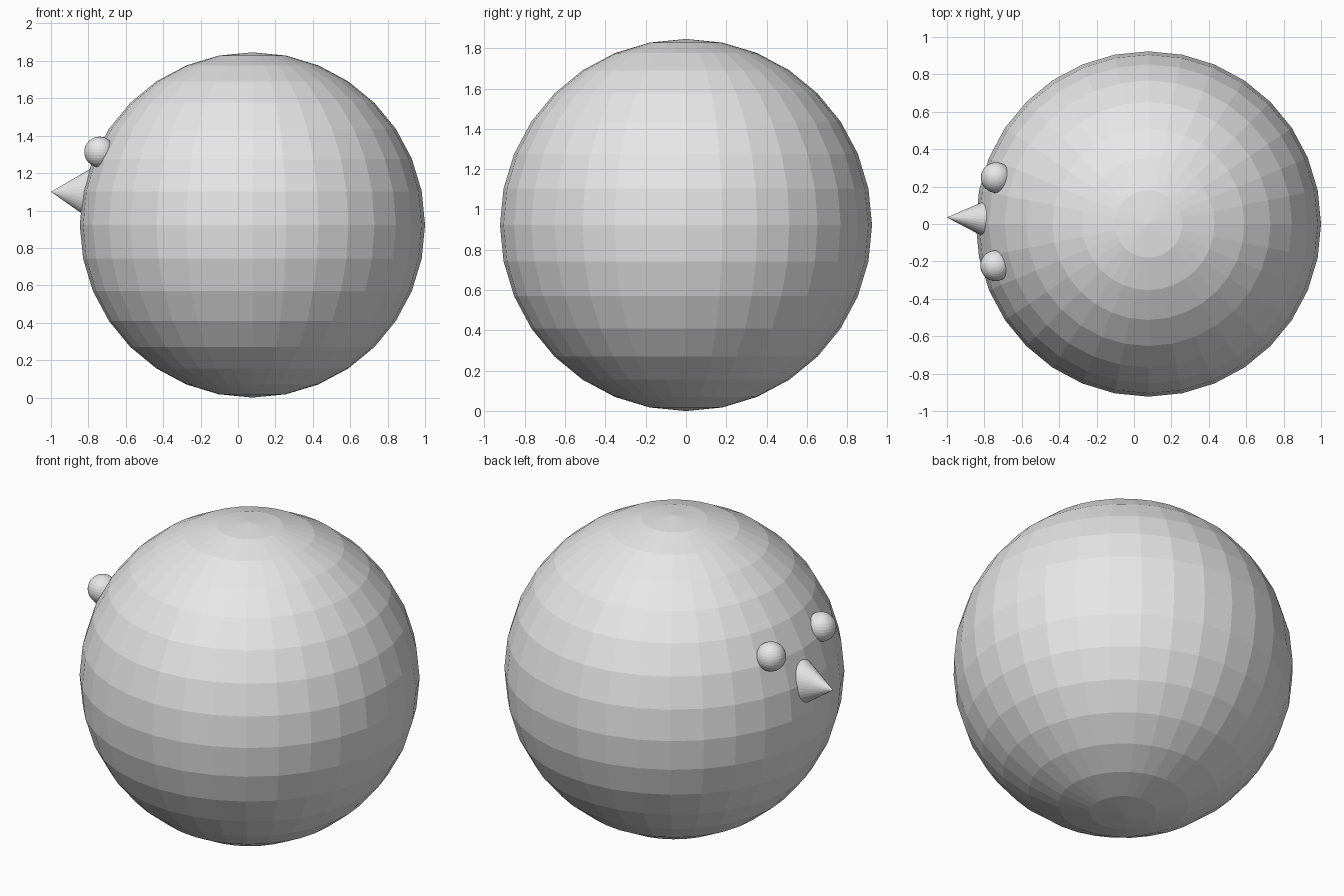
import bpy
from mathutils import Vector

cube = bpy.data.objects.get("Cube")
if cube:
    bpy.data.objects.remove(cube, do_unlink=True)

GREY = (0.8, 0.8, 0.8, 1.0)
grey = bpy.data.materials.new("plain_grey")
grey.use_nodes = True
grey.diffuse_color = GREY
for node in grey.node_tree.nodes:
    if node.type == 'BSDF_PRINCIPLED':
        node.inputs["Base Color"].default_value = GREY


def finish(name):
    obj = bpy.context.object
    obj.name = obj.data.name = name
    obj.data.materials.append(grey)
    return obj


def ball(name, radius, center):
    bpy.ops.mesh.primitive_uv_sphere_add(
        segments=32, ring_count=16, radius=radius, location=center)
    return finish(name)


# Faceted round body
R = 0.923
ball("body", R, (1 - R, 0, R))

# Two small eyes half sunk into the body
ball("left_eye", 0.082, (-0.737, 0.248, 1.313))
ball("right_eye", 0.082, (-0.74, -0.223, 1.313))

# Beak: a cone, taller than wide, with its base buried in the body
tip = Vector((-1.0, 0.035, 1.1))
base = Vector((-0.76, 0.026, 1.09))
axis = tip - base
bpy.ops.mesh.primitive_cone_add(
    vertices=32, radius1=1, radius2=0, depth=1, location=(tip + base) / 2)
beak = finish("beak")
beak.rotation_euler = axis.to_track_quat('Z', 'Y').to_euler()
# The local Y axis of the cone points up, local X runs sideways
beak.scale = (0.115, 0.154, axis.length)
